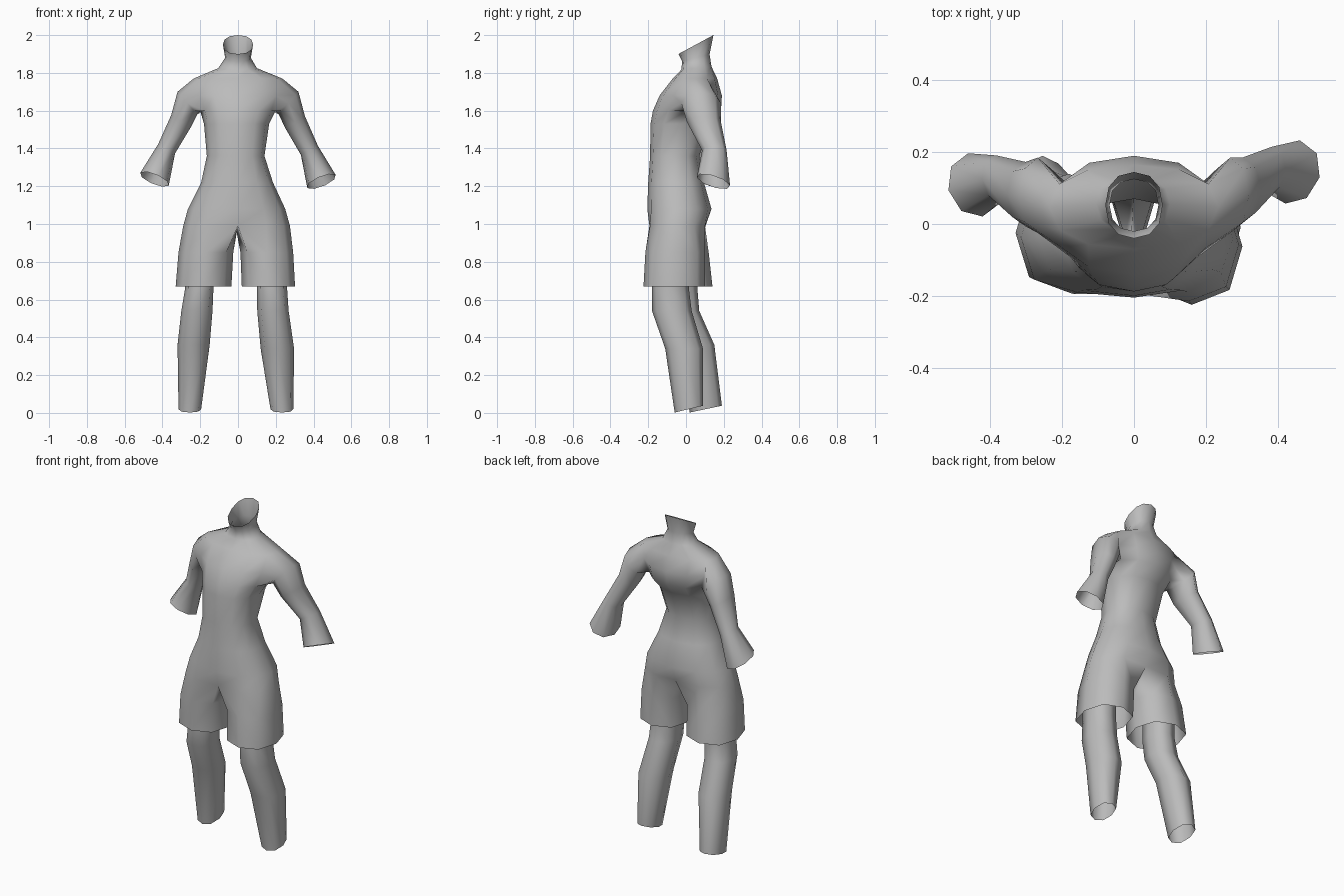
import bpy, bmesh, math
from mathutils import Vector

if "Cube" in bpy.data.objects:
    bpy.data.objects.remove(bpy.data.objects["Cube"])

grey = bpy.data.materials.new("plain grey")
grey.diffuse_color = (0.5, 0.5, 0.5, 1)
grey.use_nodes = True
grey.node_tree.nodes["Principled BSDF"].inputs["Base Color"].default_value = grey.diffuse_color


def rounded(a, p):
    """Cosine and sine of an angle, slightly squared off by power p."""
    c, s = math.cos(a), math.sin(a)
    return (math.copysign(abs(c) ** p, c) if abs(c) > 1e-6 else 0,
            math.copysign(abs(s) ** p, s) if abs(s) > 1e-6 else 0)


def bridge(bm, a, b, skip=()):
    """Join two equal vertex loops with quads."""
    n = len(a)
    for i in range(n):
        if i not in skip:
            j = (i + 1) % n
            bm.faces.new((a[i], a[j], b[j], b[i]))


def finish(bm, name):
    bmesh.ops.delete(bm, geom=[v for v in bm.verts if not v.link_faces], context='VERTS')
    bmesh.ops.recalc_face_normals(bm, faces=bm.faces)
    mesh = bpy.data.meshes.new(name)
    bm.to_mesh(mesh)
    bm.free()
    mesh.materials.append(grey)
    mesh.shade_smooth()
    obj = bpy.data.objects.new(name, mesh)
    bpy.context.collection.objects.link(obj)


def tube_ring(bm, side, z, x0, x1, y0, y1, n=8, tilt=0.0):
    """Horizontal limb ring, starting at its inner front corner; x is mirrored by side."""
    ring = []
    for i in range(n):
        c, s = rounded(math.radians(-135) + 2 * math.pi * i / n, 0.85)
        y = (y0 + y1) / 2 + (y1 - y0) / 2 * s
        ring.append(bm.verts.new((side * ((x0 + x1) / 2 + (x1 - x0) / 2 * c), y,
                                  z + tilt * s)))
    return ring


# Torso rings: height, left, right, front, back, slope of the ring along y
rows = [(0.99, 0.29, 0.275, -0.21, 0.12, 0),
        (1.08, 0.265, 0.25, -0.205, 0.135, 0),
        (1.22, 0.195, 0.185, -0.20, 0.095, 0),
        (1.36, 0.165, 0.14, -0.19, 0.07, 0),
        (1.53, 0.18, 0.165, -0.188, 0.13, 0),
        (1.60, 0.20, 0.20, -0.175, 0.185, 0),
        (1.68, 0.23, 0.23, -0.14, 0.19, 0),
        (1.77, 0.235, 0.235, -0.07, 0.165, 0),
        (1.825, 0.105, 0.10, -0.025, 0.135, 0.1),
        (1.88, 0.068, 0.068, -0.02, 0.125, 0.25),
        (1.95, 0.08, 0.08, -0.04, 0.145, 0.54)]
bm = bmesh.new()
rings = []
for r, (z, xl, xr, yf, yb, slope) in enumerate(rows):
    ring = []
    for k in range(12):
        c, s = rounded(k * math.pi / 6, 0.88)
        if r == 0 and k in (3, 9):
            s *= 0.9          # crease above the crotch
        dy = (yb - yf) / 2 * s
        ring.append(bm.verts.new((c * (xr if c > 0 else xl),
                                  (yf + yb) / 2 + dy, z + slope * dy)))
    rings.append(ring)
LOW, MID, TOP = 5, 6, 7       # rows around the armholes
for r in range(len(rings) - 1):
    bridge(bm, rings[r], rings[r + 1], (11, 0, 5, 6) if r in (LOW, MID) else ())

# Sleeves grown out of the armholes: centre, outward vector, backward vector
arm = [((0.268, 0.08, 1.64), (0.052, 0, 0.06), (0, 0.105, 0)),
       ((0.302, 0.095, 1.54), (0.052, 0, 0.032), (0, 0.09, 0)),
       ((0.378, 0.15, 1.39), (0.045, 0, 0.024), (0.005, 0.065, 0)),
       ((0.442, 0.145, 1.225), (0.075, -0.015, 0.035), (0.02, 0.088, -0.02))]
for side, (back, mid, front) in ((1, (1, 0, 11)), (-1, (5, 6, 7))):
    loop = [rings[TOP][mid], rings[TOP][back], rings[MID][back], rings[LOW][back],
            rings[LOW][mid], rings[LOW][front], rings[MID][front], rings[TOP][front]]
    for n, (c, u, v) in enumerate(arm):
        shift = Vector((0, -0.012 * n, 0.004 * n)) if side < 0 else Vector()
        new = []
        for i in range(8):
            a = i * math.pi / 4
            p = Vector(c) + shift + Vector(u) * math.cos(a) + Vector(v) * math.sin(a)
            new.append(bm.verts.new((side * p.x, p.y, p.z)))
        bridge(bm, loop, new)
        loop = new

# Shorts: the hip ring splits at a crotch point into two open legs
crotch = bm.verts.new((-0.008, -0.04, 0.96))
shorts = {1: [(0.85, 0.013, 0.292, -0.215, 0.10), (0.67, 0.02, 0.302, -0.225, 0.10)],
          -1: [(0.85, 0.025, 0.315, -0.195, 0.12), (0.67, 0.035, 0.33, -0.19, 0.14)]}
for side, order in ((1, (9, 10, 11, 0, 1, 2, 3)), (-1, (9, 8, 7, 6, 5, 4, 3))):
    loop = [rings[0][k] for k in order] + [crotch]
    for spec in shorts[side]:
        new = tube_ring(bm, side, *spec)
        bridge(bm, loop, new)
        loop = new
finish(bm, "torso_sleeves_and_shorts")

# Lower legs: open tubes, one stepping forward
legs = {"front_leg": (1, [(0.76, 0.10, 0.26, -0.18, 0.015), (0.66, 0.10, 0.26, -0.18, 0.015),
                          (0.54, 0.102, 0.268, -0.18, 0.03), (0.34, 0.12, 0.297, -0.11, 0.09),
                          (0.02, 0.172, 0.293, -0.06, 0.09)]),
        "rear_leg": (-1, [(0.76, 0.13, 0.28, -0.13, 0.06), (0.66, 0.13, 0.28, -0.13, 0.06),
                          (0.54, 0.135, 0.30, -0.12, 0.07), (0.36, 0.15, 0.32, -0.04, 0.15),
                          (0.02, 0.195, 0.315, 0.02, 0.19)])}
for name, (side, specs) in legs.items():
    bm = bmesh.new()
    loop = None
    for i, spec in enumerate(specs):
        new = tube_ring(bm, side, *spec, tilt=0.018 if i == len(specs) - 1 else 0)
        if loop:
            bridge(bm, loop, new)
        loop = new
    finish(bm, name)
